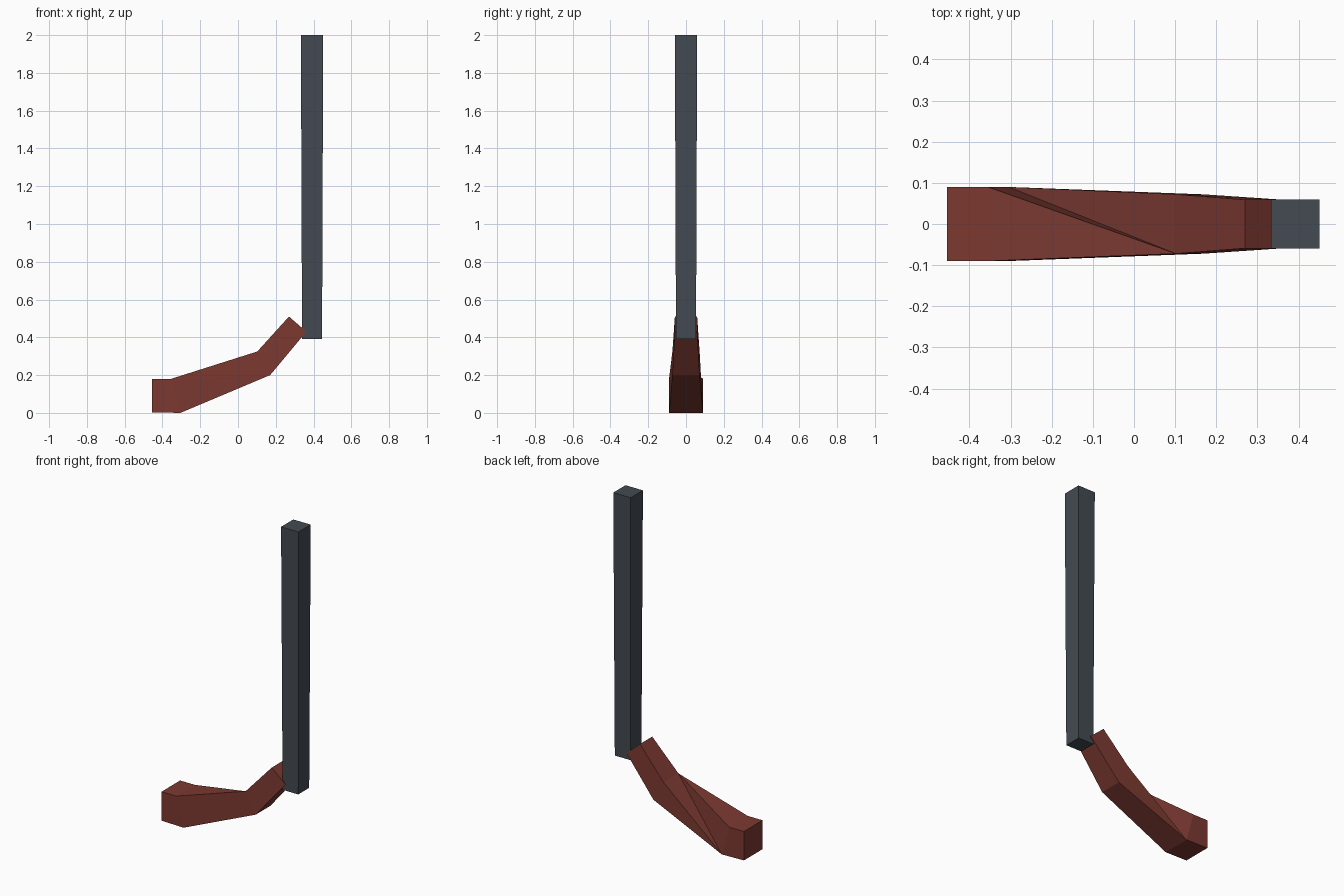
import bpy, bmesh
from mathutils import Vector

cube = bpy.data.objects.get("Cube")
if cube:
    bpy.data.objects.remove(cube)


def material(name, rgb):
    m = bpy.data.materials.new(name)
    m.use_nodes = True
    m.diffuse_color = (*rgb, 1)
    m.node_tree.nodes["Principled BSDF"].inputs["Base Color"].default_value = (*rgb, 1)
    return m


wood = material("red_brown_wood", (0.2, 0.041, 0.031))
steel = material("dark_steel", (0.057, 0.069, 0.083))


def finish(bm, name, mat):
    mesh = bpy.data.meshes.new(name)
    bm.to_mesh(mesh)
    bm.free()
    mesh.materials.append(mat)
    bpy.context.collection.objects.link(bpy.data.objects.new(name, mesh))


def ring(bm, top, bottom, half):
    """Corners in the order top front, top back, bottom back, bottom front."""
    corners = ((top, -half), (top, half), (bottom, half), (bottom, -half))
    return [bm.verts.new((p[0], y, p[1])) for p, y in corners]


def bridge(bm, a, b):
    for i in range(4):
        j = (i + 1) % 4
        bm.faces.new((a[i], b[i], b[j], a[j]))


# Square barrel, slightly wider at the muzzle
bm = bmesh.new()
base, muzzle = [
    [bm.verts.new((0.392 + sx * r, sy * r, z))
     for sx, sy in ((-1, -1), (1, -1), (1, 1), (-1, 1))]
    for r, z in ((0.053, 0.39), (0.059, 2.0))]
for i in range(4):
    j = (i + 1) % 4
    bm.faces.new((base[i], base[j], muzzle[j], muzzle[i]))
bm.faces.new(base[::-1])
bm.faces.new(muzzle)
finish(bm, "barrel", steel)

# Stock: butt block, folded middle, grip running up to the barrel
bm = bmesh.new()
butt = ring(bm, (-0.455, 0.18), (-0.455, 0.003), 0.09)
neck = ring(bm, (-0.355, 0.18), (-0.305, 0.0), 0.09)
wrist = ring(bm, (0.102, 0.325), (0.17, 0.2), 0.072)
grip = ring(bm, (0.27, 0.51), (0.362, 0.43), 0.059)
bridge(bm, butt, neck)
bridge(bm, wrist, grip)
bm.faces.new(butt)
bm.faces.new(grip[::-1])

# Middle section, with a crease along its upper back edge
TF, TB, BB, BF = neck
tf, tb, bb, bf = wrist
fold = bm.verts.new(Vector(BB.co).lerp(tf.co, 0.555))
for corners in ((TF, bf, tf), (TF, bf, BF), (TF, TB, tf),
                (TB, tf, fold), (TB, fold, BB),
                (fold, tf, tb), (fold, BB, tb),
                (BB, tb, bb), (BF, BB, bb, bf)):
    bm.faces.new(corners)
finish(bm, "stock", wood)
